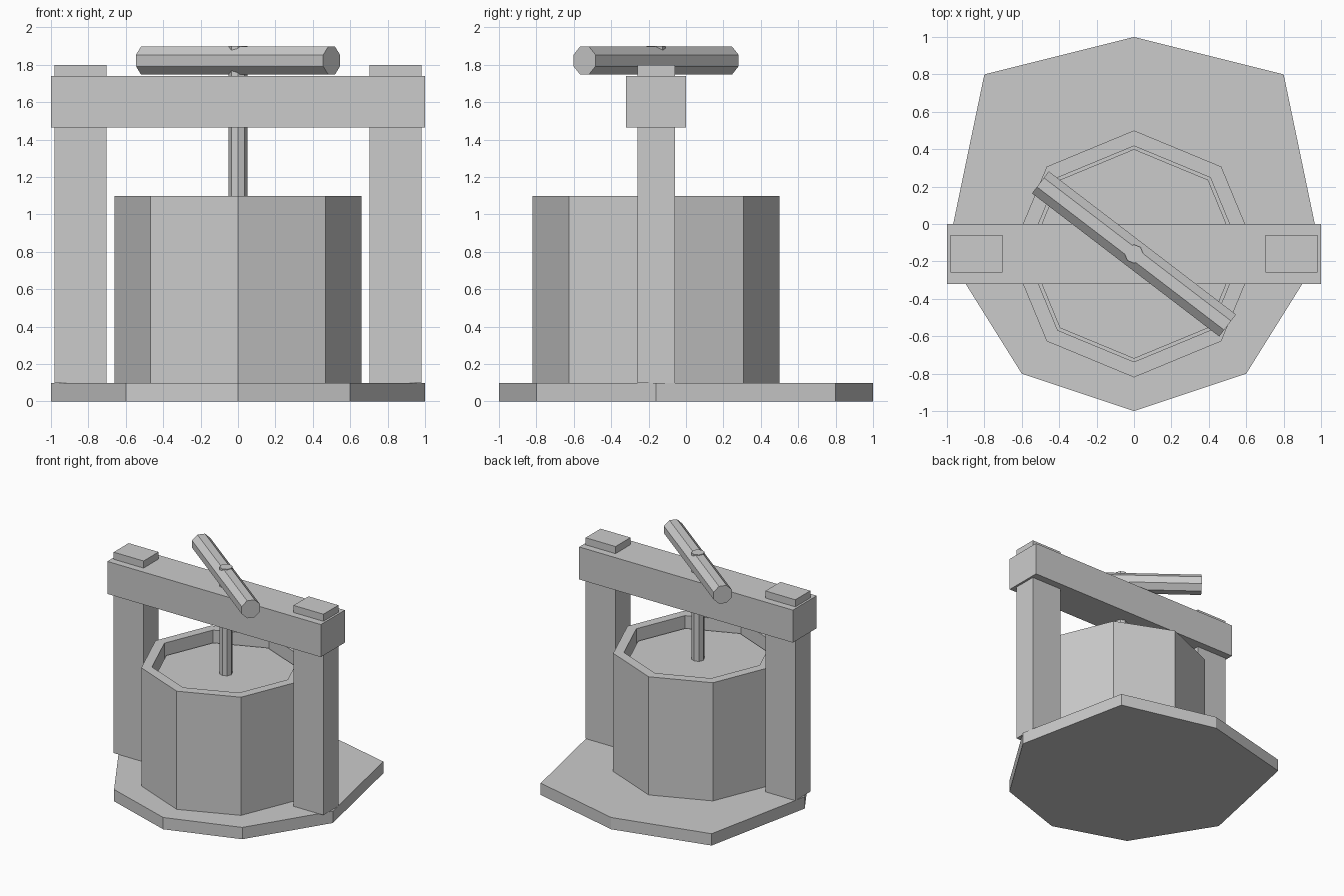
import bpy, bmesh, math
from mathutils import Matrix

if "Cube" in bpy.data.objects:
    bpy.data.objects.remove(bpy.data.objects["Cube"])

CY = -0.16  # centre line of the press in y


def finish(bm, name):
    bmesh.ops.recalc_face_normals(bm, faces=bm.faces)
    mesh = bpy.data.meshes.new(name)
    bm.to_mesh(mesh)
    bm.free()
    ob = bpy.data.objects.new(name, mesh)
    bpy.context.collection.objects.link(ob)
    return ob


def prism(name, pts, z0, z1):
    bm = bmesh.new()
    face = bm.faces.new([bm.verts.new((x, y, z0)) for x, y in pts])
    ext = bmesh.ops.extrude_face_region(bm, geom=[face], use_keep_orig=True)
    top = [g for g in ext["geom"] if isinstance(g, bmesh.types.BMVert)]
    bmesh.ops.translate(bm, verts=top, vec=(0, 0, z1 - z0))
    return finish(bm, name)


def octagon(r, turn=0.0, cy=CY):
    angles = [turn + i * math.tau / 8 for i in range(8)]
    return [(r * math.cos(a), cy + r * math.sin(a)) for a in angles]


def box(name, x0, x1, y0, y1, z0, z1):
    return prism(name, [(x0, y0), (x1, y0), (x1, y1), (x0, y1)], z0, z1)


# Eight-sided base board, mirrored from its right half
half = [(0.6, -0.8), (1, CY), (0.8, 0.8)]
outline = [(0, -1)] + half + [(0, 1)] + [(-x, y) for x, y in reversed(half)]
prism("base_board", outline, 0, 0.1)

# Tub: ring swept from outer and inner octagons
bm = bmesh.new()
rings = [[bm.verts.new((x, y, z)) for x, y in octagon(r)]
         for r, z in ((0.66, 0.1), (0.66, 1.1), (0.577, 1.1), (0.577, 0.1))]
for k in range(4):
    a, b = rings[k], rings[(k + 1) % 4]
    for i in range(8):
        j = (i + 1) % 8
        bm.faces.new((a[i], a[j], b[j], b[i]))
finish(bm, "tub")

# Pressing plate inside the tub, and the screw that drives it
prism("press_plate", octagon(0.56), 0.9, 1.0)
prism("screw", octagon(0.05), 1.0, 1.902)

# Posts pass through the cross beam
for side, name in ((-1, "left_post"), (1, "right_post")):
    x0, x1 = sorted((side * 0.702, side * 0.982))
    box(name, x0, x1, CY - 0.1, CY + 0.1, 0.1, 1.8)
box("cross_beam", -1, 1, CY - 0.16, CY + 0.16, 1.465, 1.74)

# Turning handle, an octagonal bar laid flat at an angle
handle = prism("handle", octagon(0.08, math.pi / 8, 0), -0.63, 0.63)
handle.data.transform(Matrix.Translation((0, CY, 1.823))
                      @ Matrix.Rotation(math.radians(-37.4), 4, 'Z')
                      @ Matrix.Rotation(math.pi / 2, 4, 'Y'))
